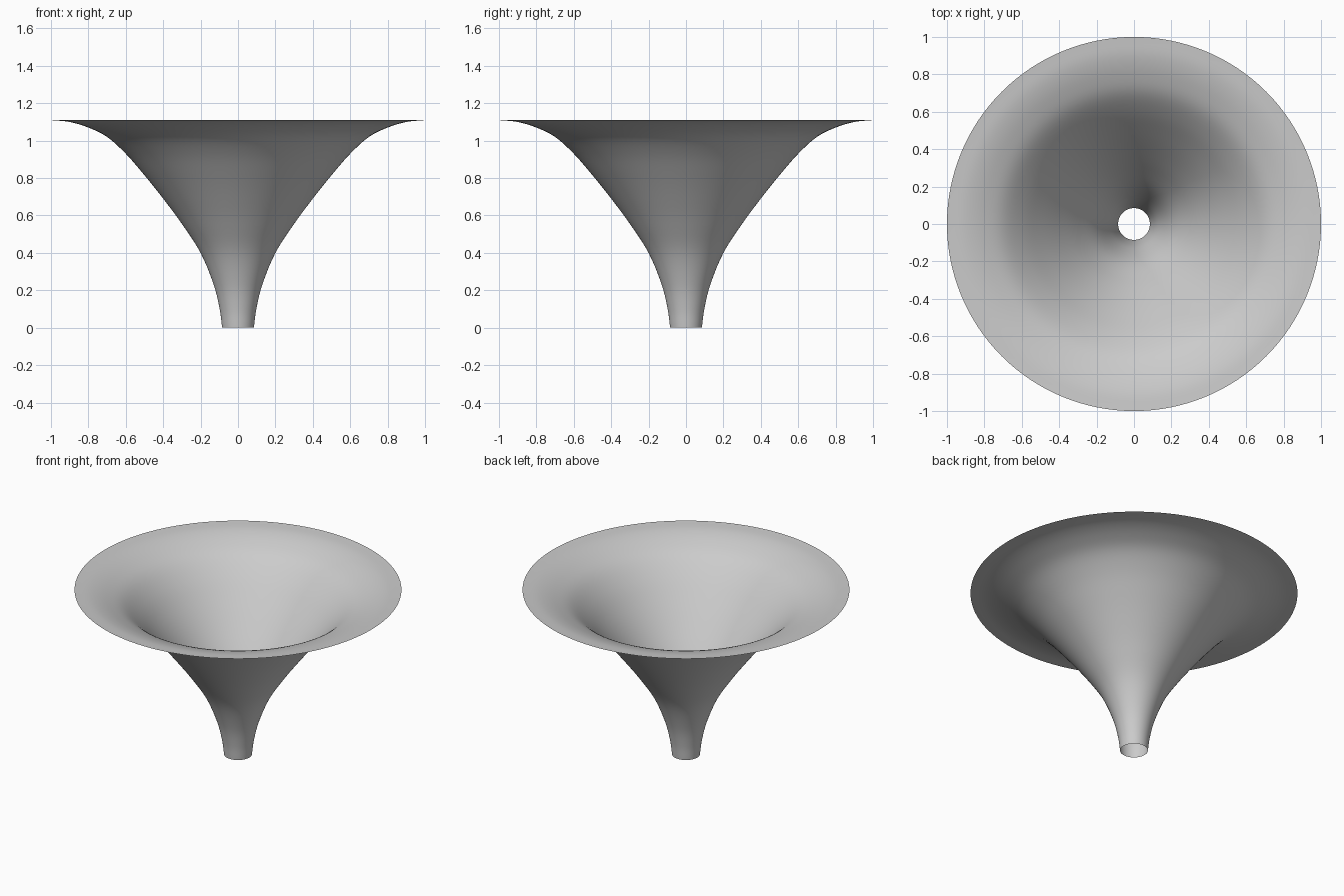
import bpy
import bmesh
import math
from mathutils import Vector

cube = bpy.data.objects.get("Cube")
if cube:
    bpy.data.objects.remove(cube, do_unlink=True)

SEGMENTS = 128
STEPS = 5

# Flared profile as (radius, height), from the narrow throat to the wide rim
PROFILE = [(.085, 0), (.098, .1), (.13, .23), (.2, .4), (.3, .555), (.4, .69),
           (.5, .815), (.6, .93), (.7, 1.02), (.8, 1.07), (.9, 1.1), (1, 1.11)]


def smooth_path(points, steps):
    """Smooth curve passing through every profile point."""
    pts = [Vector(p) for p in points]
    pts = [2 * pts[0] - pts[1]] + pts + [2 * pts[-1] - pts[-2]]
    path = []
    for a, b, c, d in zip(pts, pts[1:], pts[2:], pts[3:]):
        for i in range(steps):
            t = i / steps
            path.append(b + (c - a) * t / 2
                        + (2 * a - 5 * b + 4 * c - d) * t ** 2 / 2
                        + (3 * b - a - 3 * c + d) * t ** 3 / 2)
    return path + [pts[-2]]


# Plain grey material
grey = bpy.data.materials.new("plain_grey")
grey.use_nodes = True
colour = (.6, .6, .6, 1)
grey.diffuse_color = colour
grey.node_tree.nodes["Principled BSDF"].inputs["Base Color"].default_value = colour

# Open horn: one thin surface turned around the z axis
bm = bmesh.new()
rings = []
for r, z in smooth_path(PROFILE, STEPS):
    ring = []
    for i in range(SEGMENTS):
        angle = math.tau * i / SEGMENTS
        ring.append(bm.verts.new((r * math.cos(angle), r * math.sin(angle), z)))
    rings.append(ring)
for low, high in zip(rings, rings[1:]):
    for i in range(SEGMENTS):
        j = (i + 1) % SEGMENTS
        face = bm.faces.new((low[i], low[j], high[j], high[i]))
        face.smooth = True

mesh = bpy.data.meshes.new("flared_horn")
bm.to_mesh(mesh)
bm.free()
mesh.materials.append(grey)
horn = bpy.data.objects.new("flared_horn", mesh)
bpy.context.collection.objects.link(horn)
